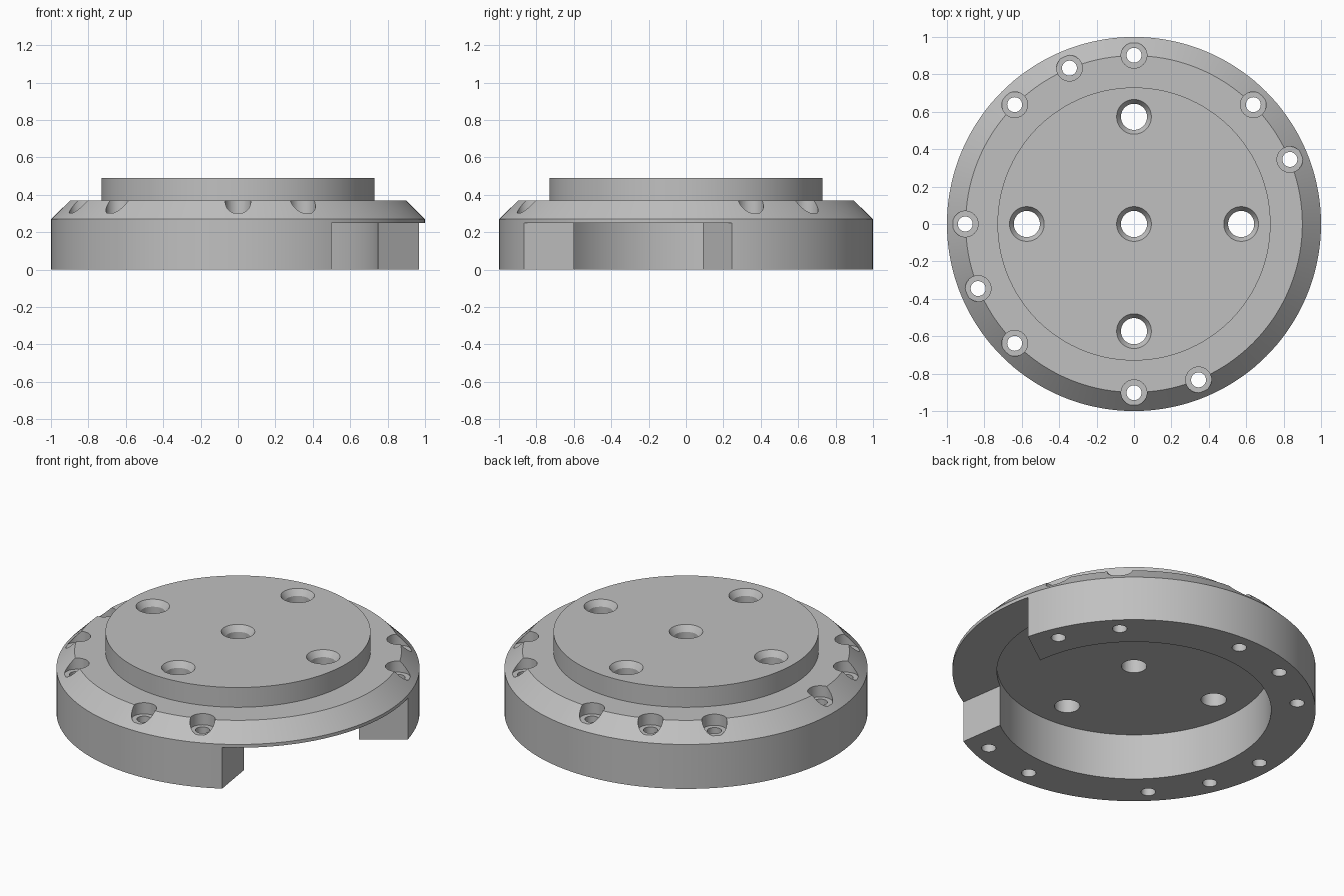
import bpy, bmesh
from math import radians, cos, sin, tau
from mathutils import Vector, Matrix

cube = bpy.data.objects.get("Cube")
if cube:
    bpy.data.objects.remove(cube, do_unlink=True)

GREY = (0.53, 0.53, 0.53, 1)
steel = bpy.data.materials.new("plain grey")
steel.use_nodes = True
steel.diffuse_color = GREY
steel.node_tree.nodes["Principled BSDF"].inputs["Base Color"].default_value = GREY


def make_object(name, bm):
    bmesh.ops.recalc_face_normals(bm, faces=bm.faces)
    mesh = bpy.data.meshes.new(name)
    bm.to_mesh(mesh)
    bm.free()
    mesh.materials.append(steel)
    obj = bpy.data.objects.new(name, mesh)
    bpy.context.collection.objects.link(obj)
    return obj


def lathe(name, profile, steps, places=((0, 0),)):
    """Turn an (r, z) profile about z, once at each (x, y) place."""
    bm = bmesh.new()
    for x, y in places:
        verts = [bm.verts.new((x + r, y, z)) for r, z in profile]
        edges = [bm.edges.new(pair) for pair in zip(verts, verts[1:])]
        bmesh.ops.spin(bm, geom=verts + edges, cent=(x, y, 0), axis=(0, 0, 1),
                       angle=tau, steps=steps)
    bmesh.ops.remove_doubles(bm, verts=bm.verts, dist=1e-5)
    return make_object(name, bm)


def polar(radius, degrees):
    return radius * cos(radians(degrees)), radius * sin(radians(degrees))


# Stepped round body with bevelled rim and hollow underside
body = lathe("flange_body", [(0, 0.49), (0.73, 0.49), (0.73, 0.37), (0.9, 0.37),
                             (1, 0.27), (1, 0), (0.755, 0), (0.755, 0.28), (0, 0.28)], 144)

# Countersunk holes through the boss: one in the middle, four around it
boss_places = [(0, 0)] + [polar(0.573, a) for a in range(0, 360, 90)]
boss_holes = lathe("boss_hole_cutter", [(0, 0.1), (0.07, 0.1), (0.07, 0.455),
                                        (0.093, 0.49), (0.113, 0.52), (0, 0.52)],
                   40, boss_places)

# Counterbored bolt holes in the rim
rim_places = [polar(0.902, 22.5 * k) for k in (1, 2, 4, 5, 6, 8, 9, 10, 12, 13)]
rim_holes = lathe("rim_hole_cutter", [(0, -0.1), (0.04, -0.1), (0.04, 0.302),
                                      (0.069, 0.302), (0.069, 0.6), (0, 0.6)],
                  32, rim_places)

# Gap in the skirt, with slanted end walls
wall_a = Vector((0.46, -0.6, 0)), Vector((0.5, -0.866, 0))
wall_b = Vector((0.75, 0.09, 0)), Vector((0.97, 0.247, 0))
outline = [wall_a[0].lerp(wall_a[1], t) for t in (-0.3, 1.8)]
outline.append(Vector((*polar(1.8, -22.75), 0)))
outline += [wall_b[0].lerp(wall_b[1], t) for t in (1.8, -0.3)]
bm = bmesh.new()
base = bm.faces.new([bm.verts.new(p + Vector((0, 0, -0.1))) for p in outline])
top = bmesh.ops.extrude_face_region(bm, geom=[base])["geom"]
bmesh.ops.translate(bm, vec=(0, 0, 0.35),
                    verts=[g for g in top if isinstance(g, bmesh.types.BMVert)])
gap = make_object("skirt_gap_cutter", bm)

# Cut everything and keep the finished mesh
cutters = [gap, boss_holes, rim_holes]
for cutter in cutters:
    cutter.hide_render = True
    mod = body.modifiers.new(cutter.name, "BOOLEAN")
    mod.operation = "DIFFERENCE"
    mod.solver = "EXACT"
    mod.object = cutter
bpy.context.view_layer.update()
finished = bpy.data.meshes.new_from_object(
    body.evaluated_get(bpy.context.evaluated_depsgraph_get()))
body.modifiers.clear()
body.data = finished
for cutter in cutters:
    bpy.data.objects.remove(cutter, do_unlink=True)

# Smooth round walls, crisp edges
bpy.ops.object.select_all(action="DESELECT")
body.select_set(True)
bpy.context.view_layer.objects.active = body
bpy.ops.object.shade_smooth_by_angle(angle=radians(25))
